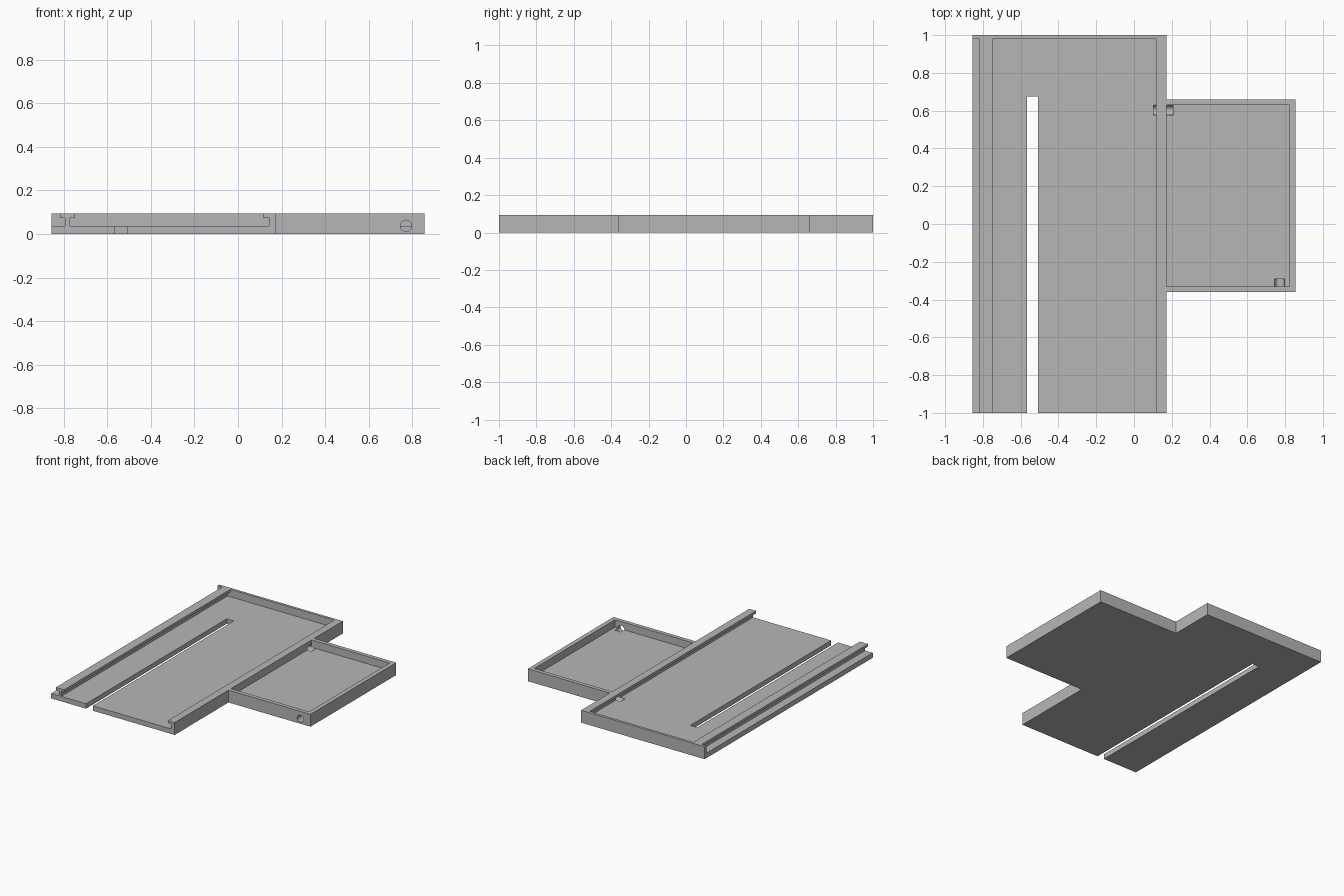
import bpy, bmesh
from mathutils import Vector

if "Cube" in bpy.data.objects:
    bpy.data.objects.remove(bpy.data.objects["Cube"], do_unlink=True)

HEIGHT, FLOOR, LIP = 0.093, 0.037, 0.074
OVER = 0.13  # cutters rise past the top

grey = bpy.data.materials.new("plain grey")
grey.use_nodes = True
colour = (0.47, 0.47, 0.47, 1)
grey.diffuse_color = colour
grey.node_tree.nodes["Principled BSDF"].inputs["Base Color"].default_value = colour


def finish(name, bm):
    bmesh.ops.recalc_face_normals(bm, faces=bm.faces)
    mesh = bpy.data.meshes.new(name)
    bm.to_mesh(mesh)
    bm.free()
    mesh.materials.append(grey)
    obj = bpy.data.objects.new(name, mesh)
    bpy.context.collection.objects.link(obj)
    return obj


def extrude(name, points, sweep):
    """Closed outline swept along a vector."""
    bm = bmesh.new()
    face = bm.faces.new([bm.verts.new(p) for p in points])
    out = bmesh.ops.extrude_face_region(bm, geom=[face])
    moved = [v for v in out["geom"] if isinstance(v, bmesh.types.BMVert)]
    bmesh.ops.translate(bm, verts=moved, vec=sweep)
    # the starting cap is kept by the extrusion, so the solid is closed
    return finish(name, bm)


def box(name, x0, x1, y0, y1, z0, z1):
    pts = [(x0, y0, z0), (x1, y0, z0), (x1, y1, z0), (x0, y1, z0)]
    return extrude(name, pts, (0, 0, z1 - z0))


def rail_channel(name, profile):
    """Channel running from the open front to the back wall."""
    return extrude(name, [(x, -1.1, z) for x, z in profile], (0, 2.08, 0))


def hole(name, start, end, radius=0.026):
    a, b = Vector(start), Vector(end)
    bm = bmesh.new()
    bmesh.ops.create_cone(bm, cap_ends=True, segments=32, radius1=radius,
                          radius2=radius, depth=(b - a).length)
    turn = (b - a).to_track_quat("Z", "Y").to_matrix().to_4x4()
    bmesh.ops.transform(bm, matrix=turn, verts=bm.verts)
    bmesh.ops.translate(bm, verts=bm.verts, vec=(a + b) / 2)
    return finish(name, bm)


# Solid body: long plate with a side tray
outline = [(-0.856, -1), (0.173, -1), (0.173, -0.36), (0.856, -0.36),
           (0.856, 0.66), (0.173, 0.66), (0.173, 1), (-0.856, 1)]
body = extrude("sliding_tray_body", [(x, y, 0) for x, y in outline], (0, 0, HEIGHT))

cutters = [
    # Wide channel under the two lips
    rail_channel("main_channel", [
        (-0.773, FLOOR), (0.142, FLOOR), (0.142, LIP), (0.116, LIP),
        (0.116, OVER), (-0.749, OVER), (-0.749, LIP), (-0.773, LIP)]),
    # Open channel outside the T-shaped rail
    rail_channel("outer_channel", [
        (-0.95, FLOOR), (-0.793, FLOOR), (-0.793, LIP), (-0.817, LIP),
        (-0.817, OVER), (-0.95, OVER)]),
    # Side tray pocket and long floor slot
    box("tray_pocket", 0.173, 0.823, -0.33, 0.63, FLOOR, OVER),
    box("floor_slot", -0.566, -0.508, -1.1, 0.675, -0.1, OVER),
    # Cable holes through the front tray wall and the shared wall
    hole("front_cable_hole", (0.771, -0.45, FLOOR), (0.771, -0.29, FLOOR)),
    hole("shared_wall_hole", (0.104, 0.603, FLOOR), (0.207, 0.603, FLOOR)),
]

for cutter in cutters:
    cutter.hide_render = True
    mod = body.modifiers.new(cutter.name, "BOOLEAN")
    mod.operation = "DIFFERENCE"
    mod.solver = "EXACT"
    mod.object = cutter

# Apply the cuts, then drop the cutters
bpy.context.view_layer.update()
graph = bpy.context.evaluated_depsgraph_get()
cut_mesh = bpy.data.meshes.new_from_object(body.evaluated_get(graph))
body.modifiers.clear()
body.data = cut_mesh
for cutter in cutters:
    bpy.data.objects.remove(cutter, do_unlink=True)

# Smooth hole walls, crisp edges elsewhere
bpy.ops.object.select_all(action="DESELECT")
body.select_set(True)
bpy.context.view_layer.objects.active = body
bpy.ops.object.shade_smooth_by_angle(angle=0.5)
